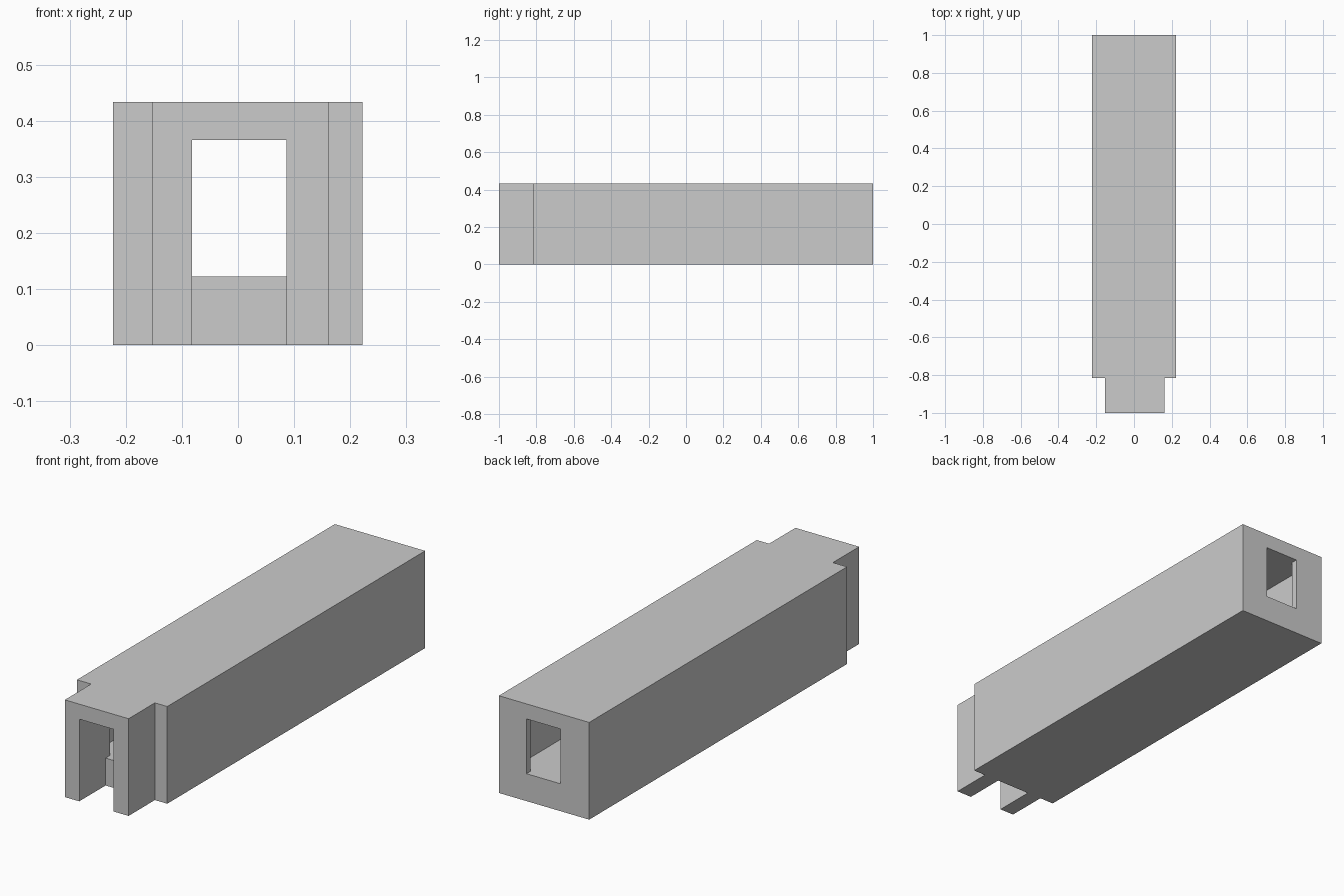
import bpy, bmesh
from mathutils import Vector

if "Cube" in bpy.data.objects:
    bpy.data.objects.remove(bpy.data.objects["Cube"])


def prism(name, points, extrude):
    """Extrude a flat outline into a closed solid."""
    bm = bmesh.new()
    face = bm.faces.new([bm.verts.new(p) for p in points])
    result = bmesh.ops.extrude_face_region(bm, geom=[face], use_keep_orig=True)
    moved = [v for v in result["geom"] if isinstance(v, bmesh.types.BMVert)]
    bmesh.ops.translate(bm, verts=moved, vec=Vector(extrude))
    bmesh.ops.recalc_face_normals(bm, faces=bm.faces[:])
    mesh = bpy.data.meshes.new(name)
    bm.to_mesh(mesh)
    bm.free()
    obj = bpy.data.objects.new(name, mesh)
    bpy.context.collection.objects.link(obj)
    return obj


def cut(target, cutter):
    """Subtract a cutter from the target and remove the cutter."""
    mod = target.modifiers.new("cut", 'BOOLEAN')
    mod.operation, mod.solver, mod.object = 'DIFFERENCE', 'EXACT', cutter
    bpy.context.view_layer.objects.active = target
    bpy.ops.object.modifier_apply(modifier=mod.name)
    bpy.data.objects.remove(cutter)


HEIGHT, FLOOR, CEILING = 0.433, 0.122, 0.366
NECK_Y, WALL = -0.815, 0.03
IN_L, IN_R = -0.153, 0.161        # neck sides and chamber walls
DOOR_L, DOOR_R = -0.082, 0.086    # openings

# Outer shell: long body with a narrower neck at the front
hall = prism("hallway_shell", [
    (IN_L, -1, 0), (IN_R, -1, 0), (IN_R, NECK_Y, 0), (0.222, NECK_Y, 0),
    (0.222, 1, 0), (-0.223, 1, 0), (-0.223, NECK_Y, 0), (IN_L, NECK_Y, 0)],
    (0, 0, HEIGHT))

# Wide inner chamber between the two thin end walls
y0, y1 = NECK_Y + WALL, 1 - WALL
cut(hall, prism("chamber_cutter", [
    (IN_L, y0, FLOOR), (IN_R, y0, FLOOR), (IN_R, y1, FLOOR), (IN_L, y1, FLOOR)],
    (0, 0, CEILING - FLOOR)))

# Doorways at both ends, with the neck open down to the ground
cut(hall, prism("passage_cutter", [
    (DOOR_L, -1.1, -0.1), (DOOR_L, NECK_Y, -0.1), (DOOR_L, NECK_Y, FLOOR),
    (DOOR_L, 1.1, FLOOR), (DOOR_L, 1.1, CEILING), (DOOR_L, -1.1, CEILING)],
    (DOOR_R - DOOR_L, 0, 0)))
